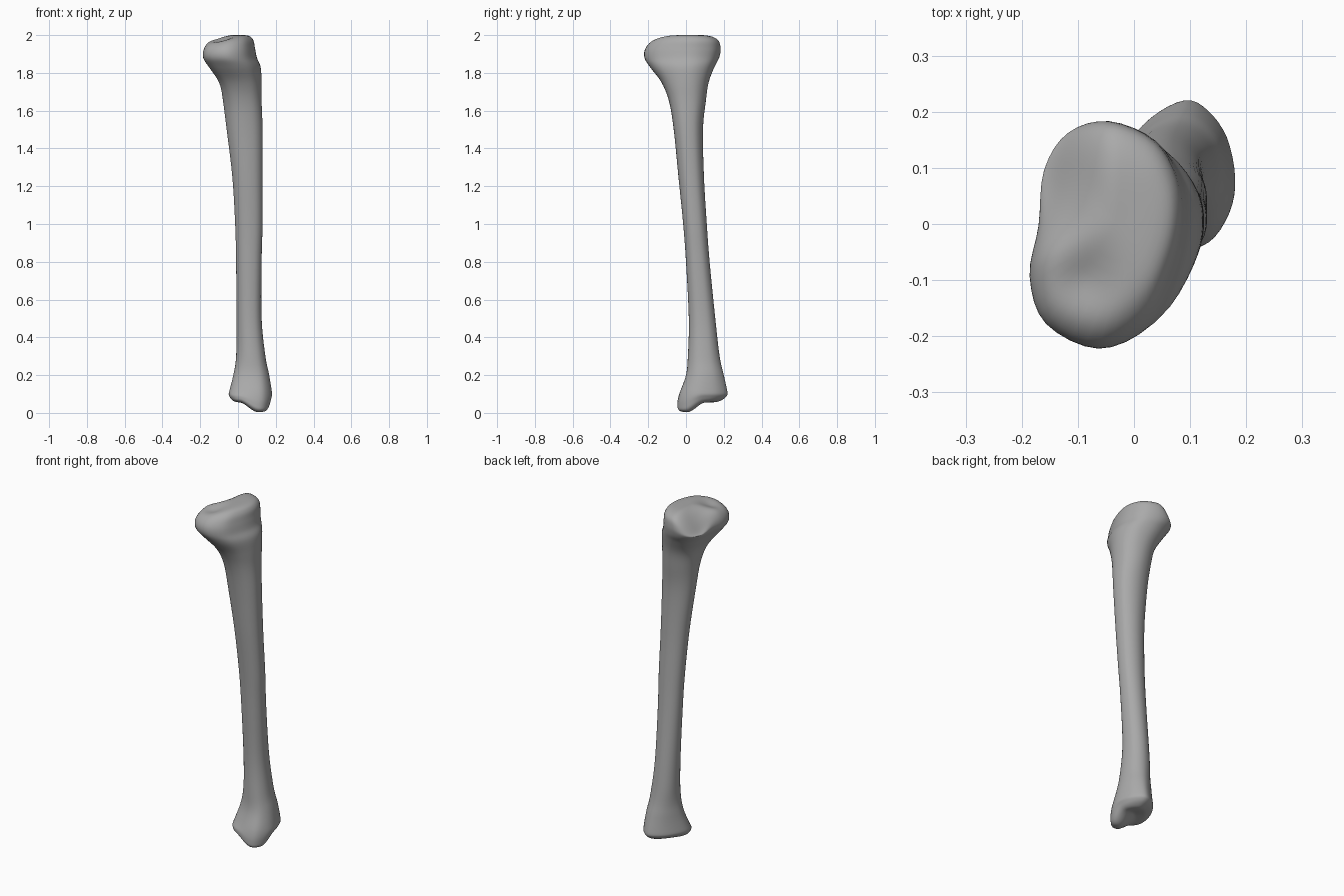
import bpy, bmesh, math
from mathutils import Vector

cube = bpy.data.objects.get("Cube")
if cube:
    bpy.data.objects.remove(cube)

SEGMENTS, STEPS = 48, 5


def smooth(a, b, v):
    t = max(0.0, min(1.0, (v - a) / (b - a)))
    return t * t * (3 - 2 * t)


def spline(p, q, r, s, t):
    return q + (r - p) * (t / 2) + (2 * p - 5 * q + 4 * r - s) * (t * t / 2) + (3 * q - p - 3 * r + s) * (t ** 3 / 2)


def closed_outline(points):
    """Smooth closed outline, scaled to fill a box from -1 to 1."""
    pts = [Vector(p) for p in points]
    n, per = len(pts), SEGMENTS // len(pts)
    out = [spline(pts[i - 1], pts[i], pts[(i + 1) % n], pts[(i + 2) % n], k / per)
           for i in range(n) for k in range(per)]
    low = Vector([min(p[a] for p in out) for a in (0, 1)])
    high = Vector([max(p[a] for p in out) for a in (0, 1)])
    return [Vector([2 * (p[a] - low[a]) / (high[a] - low[a]) - 1 for a in (0, 1)]) for p in out]


# Cross-section outlines, counter-clockwise from +x
head = closed_outline([(.10, 0), (.09, .08), (.045, .15), (-.04, .185), (-.115, .165), (-.158, .10),
                       (-.168, 0), (-.184, -.09), (-.155, -.175), (-.06, -.22), (.03, -.18), (.08, -.09)])
shaft = closed_outline([(1, 0), (.88, .52), (.5, .88), (0, 1), (-.53, .85), (-.88, .5),
                        (-1, 0), (-.86, -.5), (-.5, -.86), (0, -1), (.57, -.88), (.92, -.5)])
foot = closed_outline([(.18, .08), (.165, .155), (.13, .205), (.09, .222), (.03, .19), (-.02, .13),
                       (-.048, .06), (-.035, 0), (.01, -.03), (.08, -.042), (.135, -.03), (.17, .02)])

# Stations along the bone: z, low x, high x, low y, high y
lower = [(0, .07, .07, .08, .08), (0, .03, .12, .03, .13), (.01, -.02, .16, -.035, .175),
         (.04, -.043, .175, -.045, .21), (.1, -.048, .18, -.035, .22), (.2, -.025, .165, 0, .2),
         (.3, -.01, .145, .01, .178), (.5, -.008, .125, .015, .155), (.8, -.01, .125, 0, .125)]
upper = [(1, -.015, .13, -.015, .11), (1.25, -.03, .13, -.04, .095), (1.5, -.06, .13, -.065, .09),
         (1.65, -.08, .125, -.09, .105), (1.75, -.105, .125, -.13, .12), (1.83, -.155, .12, -.19, .15),
         (1.88, -.184, .10, -.22, .175), (1.93, -.18, .09, -.215, .183), (1.975, -.15, .08, -.175, .168),
         (1.998, -.10, .05, -.11, .11), (2, -.03, -.03, 0, 0)]
stations = [Vector(s) for s in lower + upper]


def bump(x, y, cx, cy, radius):
    return math.exp(-((x - cx) ** 2 + (y - cy) ** 2) / radius ** 2)


def place(x, y, z):
    # Joint surfaces: dished, sloping top and a pointed lower front corner
    top = smooth(1.86, 1.98, z)
    low = 1 - smooth(.01, .13, z)
    drop = .07 * smooth(-.03, -.16, x) * smooth(-.08, .1, y) + .03 * bump(x, y, -.09, -.1, .06)
    rise = .05 * smooth(.02, .12, math.hypot(x - .125, y + .015)) + .015 * bump(x, y, .06, .09, .06)
    return x, y, z - top * drop + low * rise


bm = bmesh.new()
rings = []
last = len(stations) - 1
for i in range(last):
    four = [stations[max(0, min(last, i + k))] for k in (-1, 0, 1, 2)]
    for k in range(STEPS + (i == last - 1)):
        z, x0, x1, y0, y1 = spline(*four, k / STEPS)
        h, f = smooth(1.6, 1.88, z), 1 - smooth(.1, .38, z)
        ring = []
        for a, b, c in zip(head, shaft, foot):
            p = a * h + c * f + b * (1 - h - f)
            ring.append(bm.verts.new(place((x0 + x1 + p.x * (x1 - x0)) / 2,
                                           (y0 + y1 + p.y * (y1 - y0)) / 2, z)))
        rings.append(ring)

for a, b in zip(rings, rings[1:]):
    for i in range(SEGMENTS):
        j = (i + 1) % SEGMENTS
        bm.faces.new((a[i], a[j], b[j], b[i]))
bmesh.ops.remove_doubles(bm, verts=bm.verts, dist=.0002)
bmesh.ops.recalc_face_normals(bm, faces=bm.faces)
for face in bm.faces:
    face.smooth = True

mesh = bpy.data.meshes.new("shin_bone")
bm.to_mesh(mesh)
bm.free()
bone = bpy.data.objects.new("shin_bone", mesh)
bpy.context.collection.objects.link(bone)

# Plain grey bone colour
grey = bpy.data.materials.new("bone_grey")
grey.use_nodes = True
colour = (.4, .4, .4, 1)
grey.diffuse_color = colour
grey.node_tree.nodes["Principled BSDF"].inputs["Base Color"].default_value = colour
mesh.materials.append(grey)
